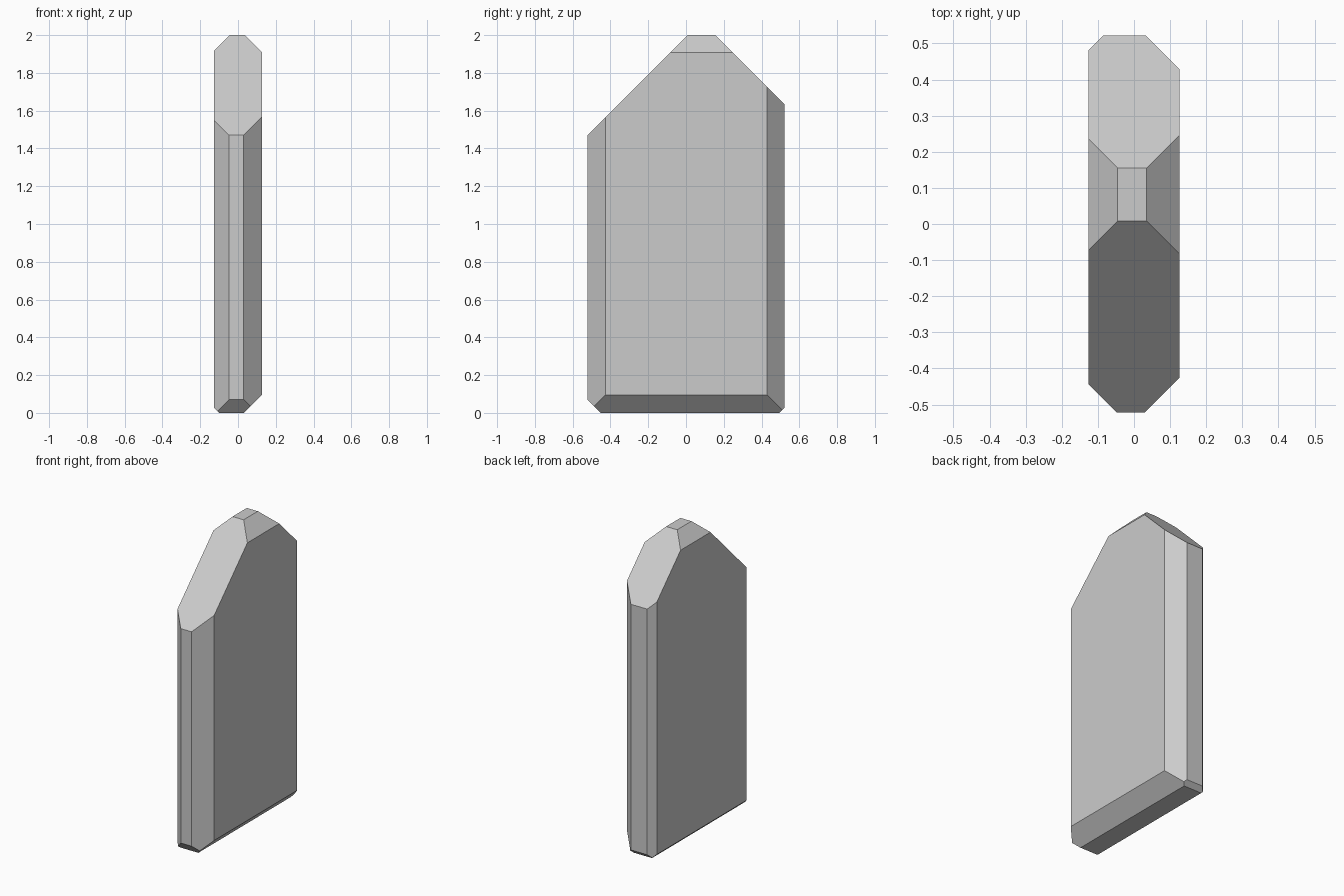
import bpy, bmesh
from mathutils import Vector

if "Cube" in bpy.data.objects:
    bpy.data.objects.remove(bpy.data.objects["Cube"])

HX, HY, H = 0.126, 0.522, 2.0

# Plain slab
bm = bmesh.new()
bmesh.ops.create_cube(bm, size=1)
for v in bm.verts:
    v.co = (v.co.x * 2 * HX, v.co.y * 2 * HY, (v.co.z + 0.5) * H)


def chamfer(normal, offset):
    """Slice away everything where normal . p > offset and cap the cut."""
    n = Vector(normal)
    res = bmesh.ops.bisect_plane(
        bm, geom=bm.verts[:] + bm.edges[:] + bm.faces[:], dist=1e-5,
        plane_co=n * offset / n.length_squared, plane_no=n, clear_outer=True)
    edges = [e for e in res["geom_cut"] if isinstance(e, bmesh.types.BMEdge)]
    bmesh.ops.edgeloop_fill(bm, edges=edges)


CUTS = [
    # pointed top: front and back slopes
    ((0, -1, 1), 1.992), ((0, 1, 1), 2.155),
    # top side chamfers
    ((1, 0, 1), 2.035), ((-1, 0, 1), 2.045),
    # upright corner chamfers
    ((1, -1, 0), 0.552), ((-1, -1, 0), 0.57),
    ((1, 1, 0), 0.555), ((-1, 1, 0), 0.607),
    # bottom chamfers
    ((1, 0, -1), 0.03), ((-1, 0, -1), 0.10),
    ((0, -1, -1), 0.452), ((0, 1, -1), 0.493),
]
for normal, offset in CUTS:
    chamfer(normal, offset)

bmesh.ops.recalc_face_normals(bm, faces=bm.faces[:])
mesh = bpy.data.meshes.new("stone_slab")
bm.to_mesh(mesh)
bm.free()
slab = bpy.data.objects.new("stone_slab", mesh)
bpy.context.collection.objects.link(slab)
